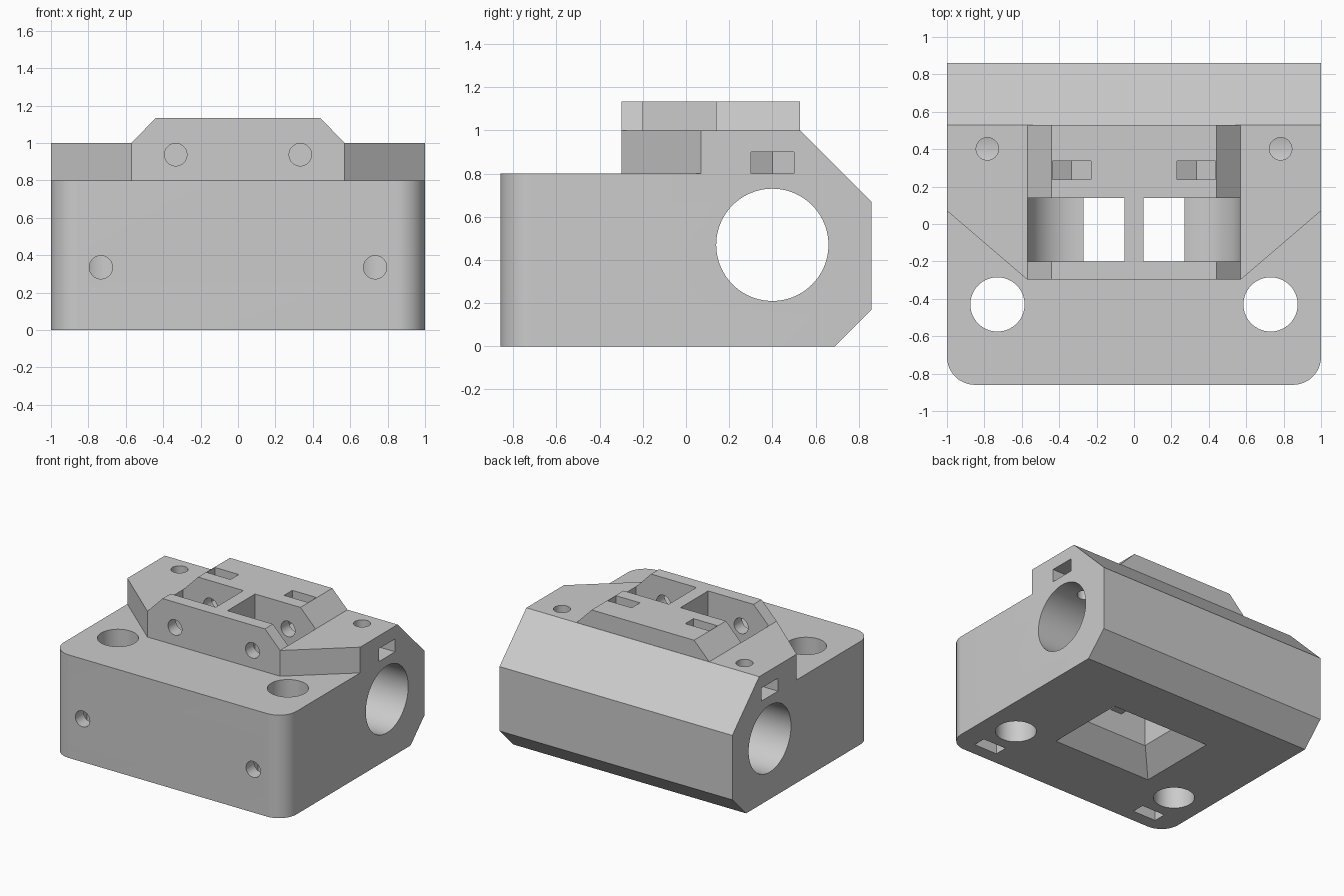
import bpy, bmesh
from math import sin, cos, radians, pi

cube = bpy.data.objects.get("Cube")
if cube:
    bpy.data.objects.remove(cube, do_unlink=True)

grey = bpy.data.materials.new("plain_grey")
grey.use_nodes = True
grey.diffuse_color = (0.6, 0.6, 0.6, 1)
grey.node_tree.nodes["Principled BSDF"].inputs["Base Color"].default_value = (0.6, 0.6, 0.6, 1)

PLACE = {"x": lambda a, b, t: (t, a, b),
         "y": lambda a, b, t: (a, t, b),
         "z": lambda a, b, t: (a, b, t)}


def prism(name, outline, axis, lo, hi):
    """Extrude a closed 2D outline along an axis."""
    bm = bmesh.new()
    ends = [[bm.verts.new(PLACE[axis](a, b, t)) for a, b in outline] for t in (lo, hi)]
    n = len(outline)
    for ring in ends:
        bm.faces.new(ring)
    for i in range(n):
        j = (i + 1) % n
        bm.faces.new((ends[0][i], ends[0][j], ends[1][j], ends[1][i]))
    bmesh.ops.recalc_face_normals(bm, faces=bm.faces)
    mesh = bpy.data.meshes.new(name)
    bm.to_mesh(mesh)
    bm.free()
    mesh.materials.append(grey)
    obj = bpy.data.objects.new(name, mesh)
    bpy.context.collection.objects.link(obj)
    return obj


def arc(ca, cb, r, start, end, n):
    angles = [radians(start + (end - start) * i / n) for i in range(n + 1)]
    return [(ca + r * cos(t), cb + r * sin(t)) for t in angles]


def circle(ca, cb, r, n=48):
    return [(ca + r * cos(2 * pi * i / n), cb + r * sin(2 * pi * i / n)) for i in range(n)]


def combine(target, tool, operation="DIFFERENCE"):
    mod = target.modifiers.new("combine", "BOOLEAN")
    mod.operation, mod.solver, mod.object = operation, "EXACT", tool
    bpy.context.view_layer.objects.active = target
    bpy.ops.object.modifier_apply(modifier=mod.name)
    bpy.data.objects.remove(tool, do_unlink=True)


def mirrored(points):
    return points + [(-a, b) for a, b in reversed(points)]


# Main block: rounded front corners, sloped back edges
footprint = mirrored(arc(0.85, -0.71, 0.15, -90, 0, 12) + [(1, 0.9)])
body = prism("carriage_block", footprint, "z", -0.1, 1.2)
side = [(-1, 0), (0.69, 0), (0.86, 0.17), (0.86, 0.67), (0.53, 1), (-1, 1)]
combine(body, prism("side_profile", side, "x", -1.1, 1.1), "INTERSECT")

# Raised roof housing with sloped ends
roof = mirrored([(0.57, 0.9), (0.57, 1.0), (0.44, 1.133)])
combine(body, prism("roof_housing", roof, "y", -0.4, 0.529), "UNION")

# Lower front deck with angled shoulders
deck = mirrored([(1.2, -1.2), (1.2, 0.242), (0.57, -0.298)])
combine(body, prism("deck_cut", deck, "z", 0.8, 1.5))

# Cross bore for the rod
combine(body, prism("rod_bore", circle(0.4, 0.47, 0.26, 96), "x", -1.2, 1.2))

# Twin wheel pockets that merge into one shaft below a centre web
half = [(0.27, -0.1)] + arc(0.31, 0.94, 0.26, -98.85, 0, 20) + [(0.57, 1.3), (0.05, 1.3), (0.05, 0.33)]
combine(body, prism("pocket_cut", mirrored(half), "y", -0.2, 0.138))

# Flared mouth under the shaft
mouth = prism("mouth_cut", mirrored([(0.47, -0.367), (0.47, 0.367)]), "z", -0.045, 0.205)
for v in mouth.data.vertices:
    if v.co.z > 0:
        v.co.x -= 0.25 if v.co.x > 0 else -0.25
        v.co.y -= 0.25 if v.co.y > 0 else -0.25
    v.co.y -= 0.031
combine(body, mouth)

for s in (-1, 1):
    # Upright post holes and the clamp screws that reach them
    combine(body, prism("post_hole", circle(s * 0.73, -0.43, 0.145, 64), "z", -0.2, 1.2))
    combine(body, prism("post_screw", circle(s * 0.733, 0.335, 0.062), "y", -1, -0.43))
    x = s * 0.733
    nut = [(x - 0.1, -0.1), (x + 0.1, -0.1), (x + 0.1, 0.39), (x, 0.45), (x - 0.1, 0.39)]
    combine(body, prism("post_nut_slot", nut, "y", -0.76, -0.66))

    # Wheel axle holes and their nut slots in the roof
    x = s * 0.333
    combine(body, prism("axle_hole", circle(x, 0.937, 0.06), "y", -0.5, 0.42))
    nut = [(x - 0.103, 1.3), (x + 0.103, 1.3), (x + 0.103, 0.88), (x, 0.82), (x - 0.103, 0.88)]
    combine(body, prism("axle_nut_slot", nut, "y", 0.237, 0.338))

    # Rod clamp screws from above and their nut slots in the sides
    combine(body, prism("rod_screw", circle(s * 0.784, 0.402, 0.06), "z", 0.5, 1.2))
    nut = [(s * 1.2, 0.3), (s * 1.2, 0.5), (s * 0.727, 0.5), (s * 0.669, 0.4), (s * 0.727, 0.3)]
    combine(body, prism("rod_nut_slot", nut, "z", 0.8, 0.9))

# Smooth the round walls and keep the edges crisp
bpy.ops.object.select_all(action="DESELECT")
body.select_set(True)
bpy.context.view_layer.objects.active = body
bpy.ops.object.shade_smooth_by_angle(angle=radians(25))
